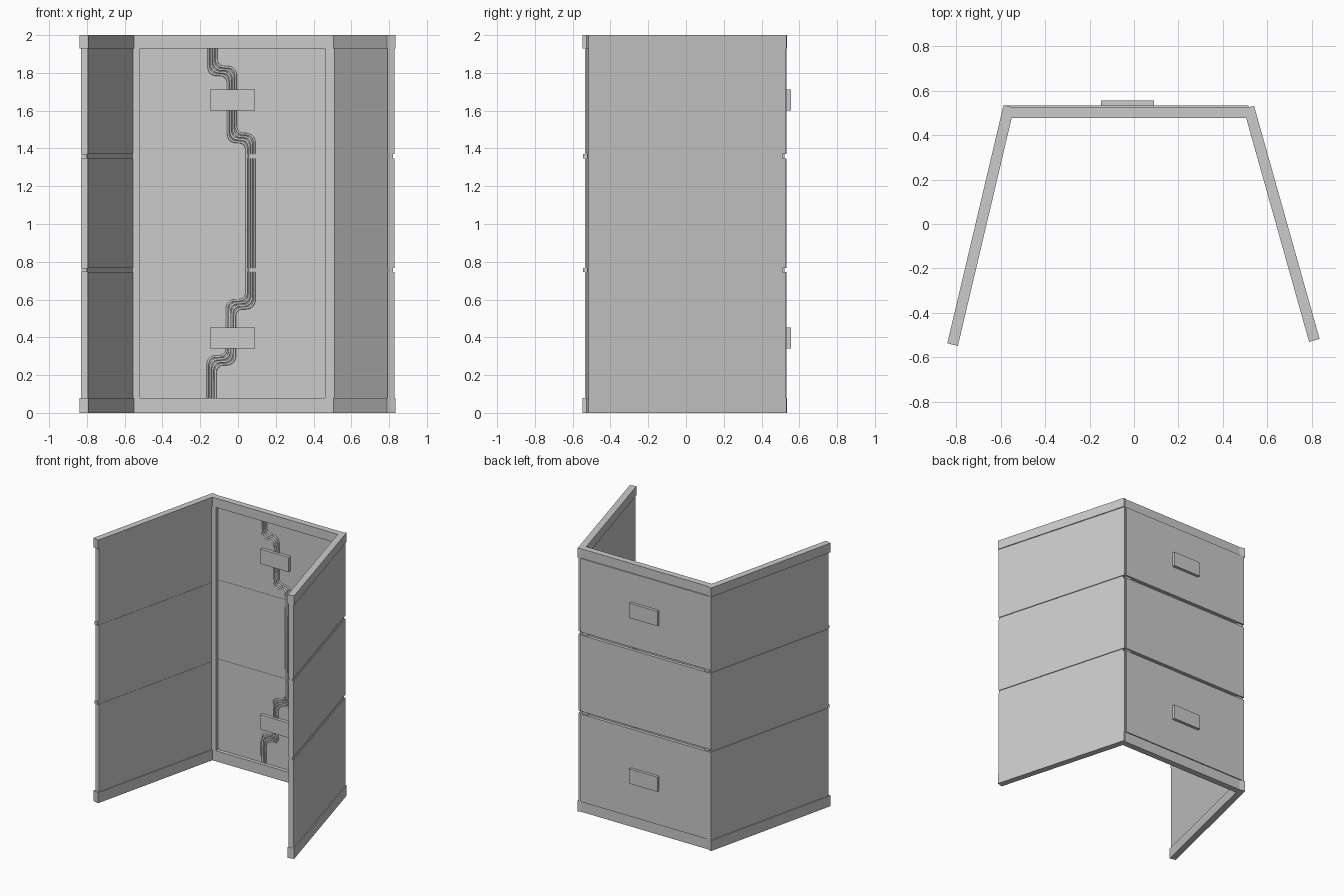
import bpy, math
from mathutils import Matrix, Vector

if "Cube" in bpy.data.objects:
    bpy.data.objects.remove(bpy.data.objects["Cube"])


def box(name, lo, hi, frame=Matrix()):
    """Box between two corners, given in the local frame of a wall."""
    lo, hi = Vector(lo), Vector(hi)
    bpy.ops.mesh.primitive_cube_add(size=1)
    ob = bpy.context.object
    ob.name = name
    ob.data.transform(frame @ Matrix.Translation((lo + hi) / 2) @ Matrix.Diagonal((*(hi - lo), 1)))
    if frame.determinant() < 0:
        ob.data.flip_normals()
    return ob


PANELS = [(0.08, 0.747), (0.768, 1.348), (1.37, 1.93)]
GAPS = [(0.747, 0.768), (1.348, 1.37)]


# Side walls: local x runs along the wall from the back corner, local y points inward
def side_wall(name, start, end, inward, end_inset, strip):
    a, b = Vector((*start, 0)), Vector((*end, 0))
    d = (b - a).normalized()
    n = Vector((-d.y, d.x, 0)) * inward
    frame = Matrix(((d.x, n.x, 0, a.x), (d.y, n.y, 0, a.y), (0, 0, 1, 0), (0, 0, 0, 1)))
    length = (b - a).length
    box(name + "_bottom_rail", (0, 0, 0), (length, 0.049, 0.08), frame)
    box(name + "_top_rail", (0, 0, 1.93), (length, 0.049, 2.0), frame)
    for i, (z0, z1) in enumerate(PANELS):
        box(f"{name}_panel_{i}", (0.002, 0.007, z0), (length - end_inset, 0.043, z1), frame)
    for i, (z0, z1) in enumerate(GAPS):
        box(f"{name}_seam_strip_{i}", (strip[0], 0.013, z0), (length - strip[1], 0.041, z1), frame)


side_wall("left_wall", (-0.587, 0.535), (-0.84, -0.537), 1, 0.012, (0.01, 0.0))
side_wall("right_wall", (0.54, 0.532), (0.835, -0.517), -1, 0.003, (0.018, 0.003))

# Back wall: rails, posts, three panels and recessed seam strips
box("back_bottom_rail", (-0.56, 0.477, 0), (0.515, 0.525, 0.08))
box("back_top_rail", (-0.56, 0.477, 1.93), (0.515, 0.525, 2.0))
box("back_left_post", (-0.565, 0.477, 0.08), (-0.52, 0.522, 1.93))
box("back_right_post", (0.46, 0.477, 0.08), (0.51, 0.522, 1.93))
for i, (z0, z1) in enumerate(PANELS):
    box(f"back_panel_{i}", (-0.575, 0.505, z0), (0.515, 0.533, z1))
for i, (z0, z1) in enumerate(GAPS):
    box(f"back_seam_strip_{i}", (-0.56, 0.503, z0), (0.51, 0.51, z1))

# Junction boxes passing through the back wall
for name, z in (("lower", 0.34), ("upper", 1.60)):
    box(name + "_junction_box", (-0.148, 0.48, z), (0.09, 0.555, z + 0.112))


# Four parallel cables with rounded S-bends
def rounded(points, radius):
    out = [points[0]]
    for p, c, q in zip(points, points[1:], points[2:]):
        u, v = (p - c).normalized(), (q - c).normalized()
        centre = c + (u + v) * radius
        for k in range(6):
            t = k / 5 * math.pi / 2
            out.append(centre - v * radius * math.cos(t) - u * radius * math.sin(t))
    return out + [points[-1]]


BENDS = [(-0.135, -0.032, 1.81, 1), (-0.032, 0.066, 1.455, 1),
         (0.066, -0.038, 0.575, -1), (-0.038, -0.14, 0.278, -1)]
for i in range(4):
    o = (i - 1.5) * 0.0135
    path = [Vector((BENDS[0][0] + o, 0.506, 1.935))]
    for x0, x1, z, sign in BENDS:
        path += [Vector((x0 + o, 0.506, z + sign * o)), Vector((x1 + o, 0.506, z + sign * o))]
    path.append(Vector((BENDS[-1][1] + o, 0.506, 0.075)))
    pts = rounded(path, 0.042)
    curve = bpy.data.curves.new(f"cable_{i}", "CURVE")
    curve.dimensions = "3D"
    curve.bevel_depth = 0.0068
    curve.bevel_resolution = 1
    curve.use_fill_caps = True
    spline = curve.splines.new("POLY")
    spline.points.add(len(pts) - 1)
    for sp, p in zip(spline.points, pts):
        sp.co = (*p, 1)
    bpy.context.collection.objects.link(bpy.data.objects.new(f"cable_{i}", curve))
